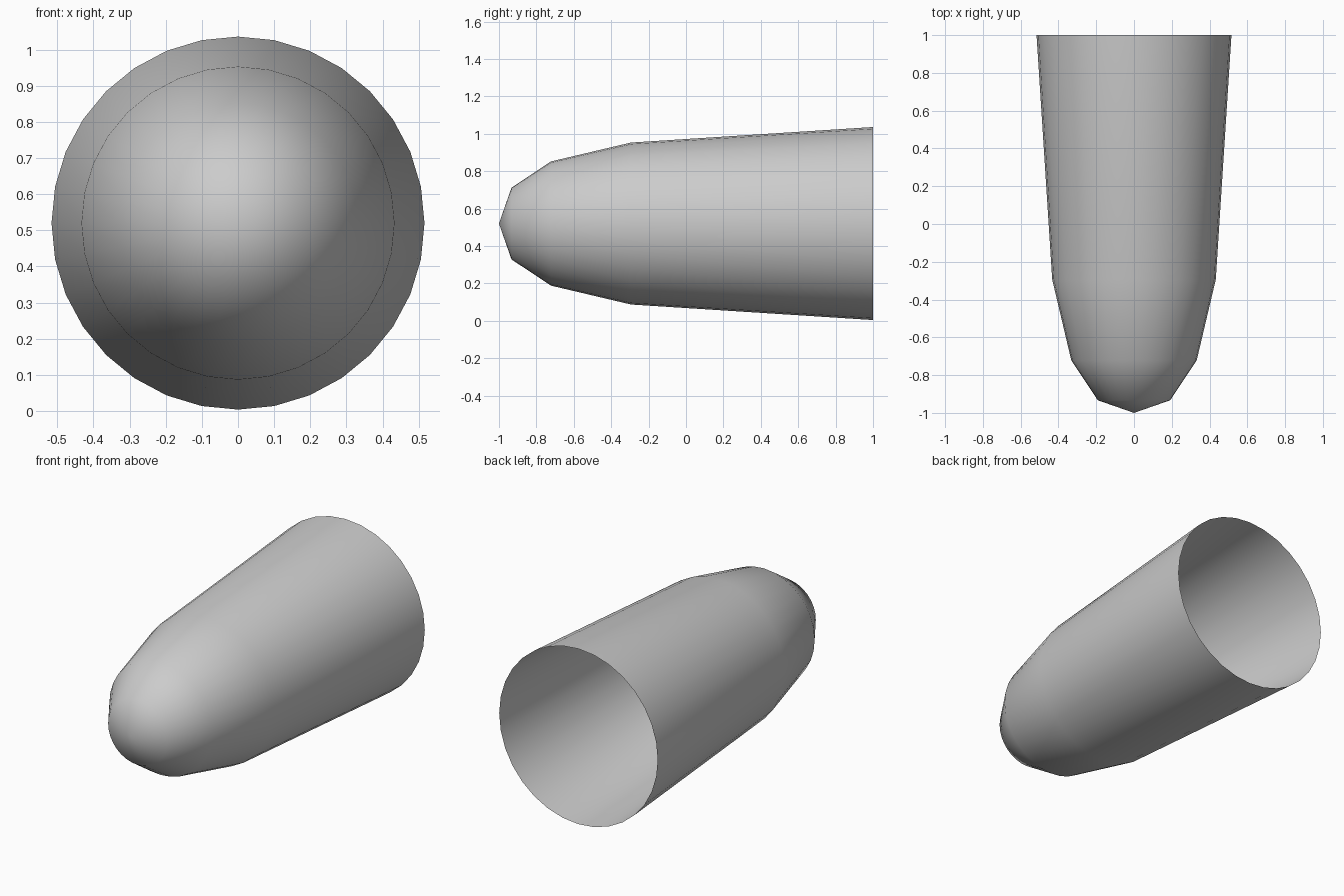
import bpy, bmesh
from math import sin, cos, pi

if "Cube" in bpy.data.objects:
    bpy.data.objects.remove(bpy.data.objects["Cube"])

SIDES = 32
CENTRE_Z = 0.52
# (y, radius) from behind the tip to the open rear rim
PROFILE = [(-0.933, 0.192), (-0.722, 0.332), (-0.294, 0.433), (1.0, 0.516)]

bm = bmesh.new()

# Rings along the length
rings = []
for y, r in PROFILE:
    rings.append([bm.verts.new((r * sin(2 * pi * i / SIDES), y,
                                CENTRE_Z + r * cos(2 * pi * i / SIDES)))
                  for i in range(SIDES)])

# Pointed nose tip, then the open-ended wall
tip = bm.verts.new((0, -1, CENTRE_Z))
for i in range(SIDES):
    j = (i + 1) % SIDES
    bm.faces.new((tip, rings[0][i], rings[0][j]))
    for a, b in zip(rings, rings[1:]):
        bm.faces.new((a[i], b[i], b[j], a[j]))

# Outward normals, smooth shading
bm.normal_update()
if sum(f.normal.dot(f.calc_center_median() - tip.co) for f in bm.faces if len(f.verts) == 4) < 0:
    bmesh.ops.reverse_faces(bm, faces=bm.faces[:])
for f in bm.faces:
    f.smooth = True

mesh = bpy.data.meshes.new("nose_shell")
bm.to_mesh(mesh)
bm.free()
bpy.context.collection.objects.link(bpy.data.objects.new("nose_shell", mesh))
